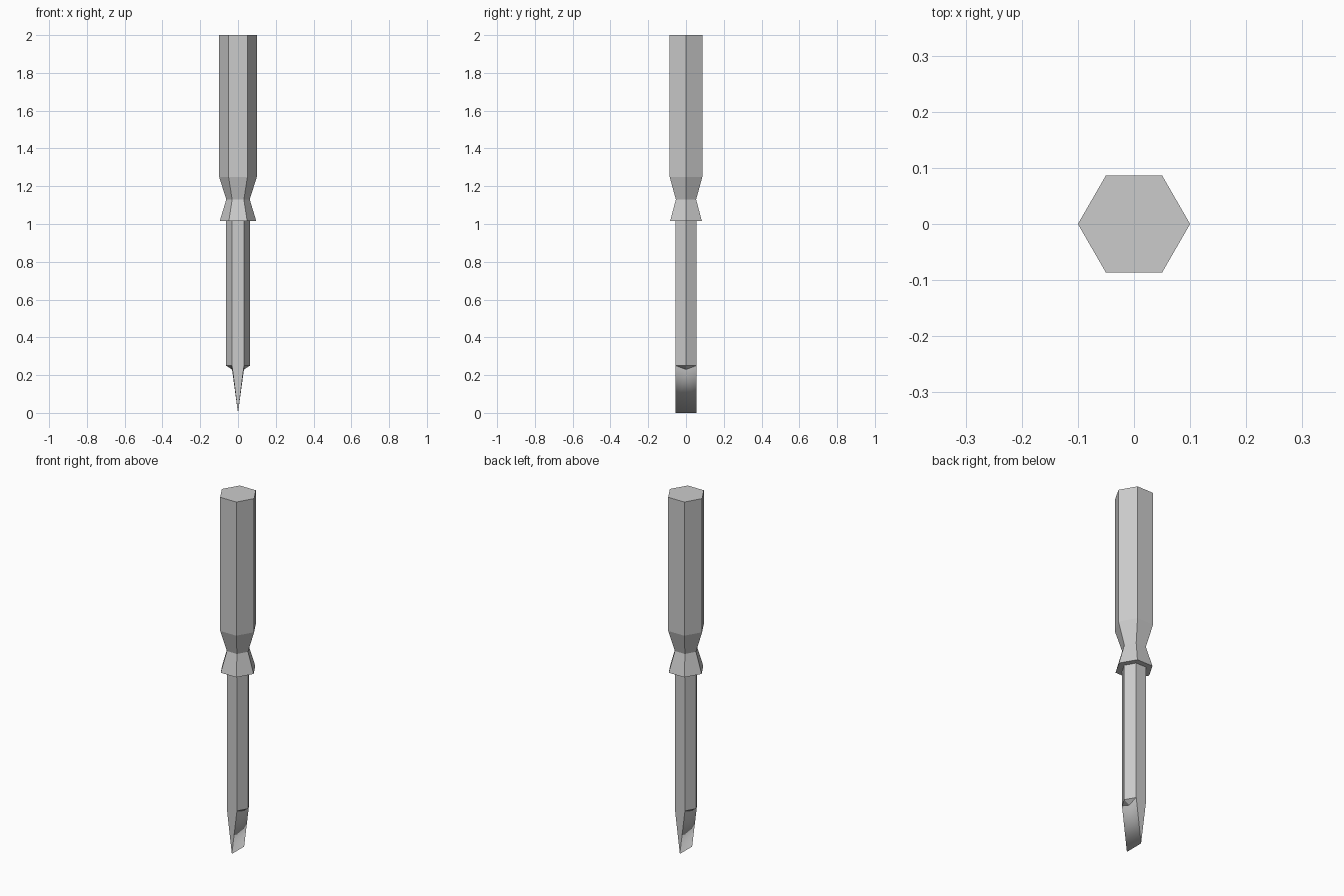
import bpy, bmesh, math

if "Cube" in bpy.data.objects:
    bpy.data.objects.remove(bpy.data.objects["Cube"])


def hexagon(r, z):
    return [(r * math.cos(i * math.pi / 3), r * math.sin(i * math.pi / 3), z) for i in range(6)]


def loft(bm, rings, cap_top=True):
    # Skin a list of six-point rings running from bottom to top
    loops = [[bm.verts.new(p) for p in ring] for ring in rings]
    for a, b in zip(loops, loops[1:]):
        for i in range(6):
            j = (i + 1) % 6
            bm.faces.new((a[i], a[j], b[j], b[i]))
    bm.faces.new(loops[0][::-1])
    if cap_top:
        bm.faces.new(loops[-1])
    return loops


def finish(name, bm):
    bmesh.ops.remove_doubles(bm, verts=bm.verts, dist=1e-5)
    bmesh.ops.recalc_face_normals(bm, faces=bm.faces)
    mesh = bpy.data.meshes.new(name)
    bm.to_mesh(mesh)
    bm.free()
    obj = bpy.data.objects.new(name, mesh)
    bpy.context.collection.objects.link(obj)
    return obj


# Hexagonal handle with a pinched neck and flared collar
bm = bmesh.new()
loft(bm, [hexagon(r, z) for r, z in
          [(0.097, 1.015), (0.062, 1.13), (0.1, 1.25), (0.1, 2.0)]])
finish("handle", bm)

# Hexagonal shaft; its side corners step in to a rectangle that tapers to a chisel edge
R, Y = 0.063, 0.063 * math.sin(math.pi / 3)
bm = bmesh.new()
loops = loft(bm, [hexagon(R, 0.25), hexagon(R, 1.02)])
bottom = next(f for f in bm.faces if all(v.co.z < 0.3 for v in f.verts))
bmesh.ops.delete(bm, geom=[bottom], context='FACES_ONLY')
tip = {s: bm.verts.new((0, s * Y, 0)) for s in (-1, 1)}
low = loops[0]
for side, back, front in ((0, 1, 5), (3, 2, 4)):
    sx = 1 if side == 0 else -1
    mid = bm.verts.new((sx * R / 2, 0, 0.23))
    # Ledge under the side corner, then the sloping blade face
    bm.faces.new((low[side], low[back], mid))
    bm.faces.new((low[side], mid, low[front]))
    blade = [bm.faces.new((low[back], tip[1], mid)),
             bm.faces.new((mid, tip[1], tip[-1])),
             bm.faces.new((mid, tip[-1], low[front]))]
    for f in blade:
        f.smooth = True
# Flat triangular ends of the blade
bm.faces.new((low[1], low[2], tip[1]))
bm.faces.new((low[4], low[5], tip[-1]))
finish("shaft_and_blade", bm)
